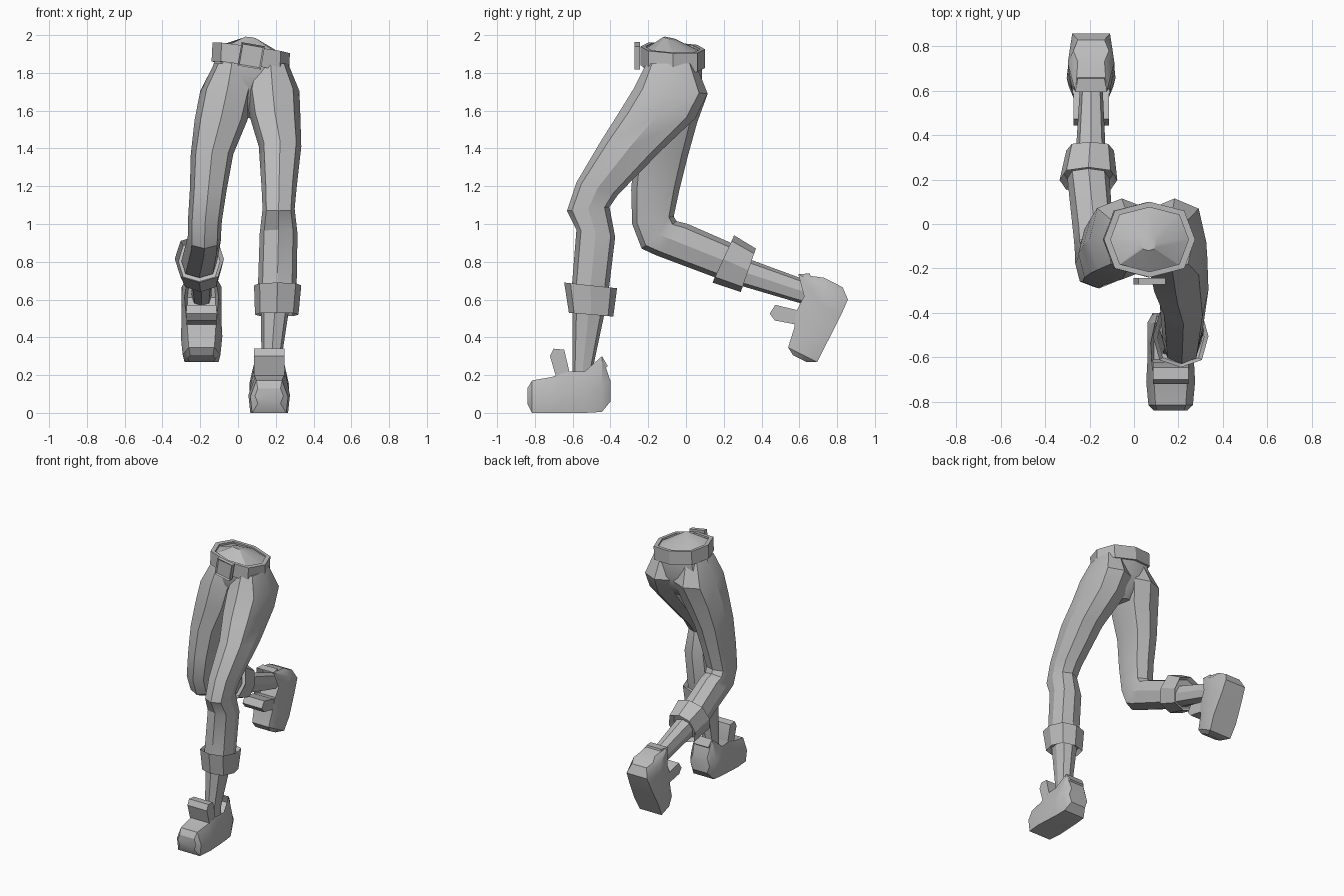
import bpy, bmesh, math
from mathutils import Matrix, Vector

cube = bpy.data.objects.get("Cube")
if cube:
    bpy.data.objects.remove(cube, do_unlink=True)

grey = bpy.data.materials.new("plain_grey")
grey.use_nodes = True
grey.diffuse_color = (0.5, 0.5, 0.5, 1)
grey.node_tree.nodes["Principled BSDF"].inputs["Base Color"].default_value = (0.5, 0.5, 0.5, 1)


def finish(name, bm, matrix=None):
    if matrix:
        bm.transform(matrix)
    bmesh.ops.recalc_face_normals(bm, faces=bm.faces[:])
    mesh = bpy.data.meshes.new(name)
    bm.to_mesh(mesh)
    bm.free()
    mesh.materials.append(grey)
    mesh.shade_smooth()
    mesh.set_sharp_from_angle(angle=math.radians(28))
    obj = bpy.data.objects.new(name, mesh)
    bpy.context.collection.objects.link(obj)
    return obj


def loft(sections, closed=False):
    """Skin equal-sized point rings; returns bmesh, face rows and end caps."""
    bm = bmesh.new()
    rings = [[bm.verts.new(p) for p in s] for s in sections]
    n = len(rings[0])
    pairs = list(zip(rings, rings[1:])) + ([(rings[-1], rings[0])] if closed else [])
    rows = [[bm.faces.new((a[i], a[(i + 1) % n], b[(i + 1) % n], b[i])) for i in range(n)]
            for a, b in pairs]
    caps = [] if closed else [bm.faces.new(rings[0][::-1]), bm.faces.new(rings[-1])]
    bmesh.ops.recalc_face_normals(bm, faces=bm.faces[:])
    return bm, rows, caps


def ring(yf, zf, yb, zb, x0, x1, slant=0.0):
    """Octagon spanning a front point, a back point and two x limits."""
    front, back = Vector((0, yf, zf)), Vector((0, yb, zb))
    points = []
    for k in range(8):
        a = k * math.pi / 4
        f = 1.08 if k % 2 else 1.0
        p = (front + back) / 2 + (front - back) / 2 * math.sin(a) * f
        dx = (x1 - x0) / 2 * math.cos(a) * f
        points.append(((x0 + x1) / 2 + dx, p.y, p.z + slant * dx))
    return points


def tube(name, rings, slant=0.0, hollow=0.0, closed=False):
    bm, rows, caps = loft([ring(*r, slant) for r in rings], closed)
    if hollow:
        for cap in caps:
            bmesh.ops.inset_region(bm, faces=[cap], thickness=0.02, depth=-hollow)
    return finish(name, bm)


# Hips, with a low dome inside the waist
tube("hips", [
    (-.10, 1.56, .00, 1.56, .02, .10),
    (-.17, 1.64, .05, 1.62, -.06, .19),
    (-.215, 1.74, .085, 1.72, -.16, .29),
    (-.225, 1.84, .085, 1.83, -.125, .26),
    (-.225, 1.92, .085, 1.91, -.115, .25),
    (-.12, 1.99, -.05, 1.975, .03, .10)], slant=-.13)

# Trouser legs, from the hip down
tube("left_trouser_leg", [
    (-.21, 1.85, .05, 1.85, .08, .265),
    (-.275, 1.72, .115, 1.69, .04, .325),
    (-.355, 1.59, .05, 1.56, .06, .33),
    (-.45, 1.44, -.14, 1.38, .11, .335),
    (-.58, 1.22, -.36, 1.155, .125, .31),
    (-.63, 1.07, -.405, 1.09, .13, .30),
    (-.58, .97, -.375, .93, .115, .315),
    (-.605, .66, -.41, .64, .105, .31)])
tube("right_trouser_leg", [
    (-.21, 1.85, .05, 1.85, -.125, .06),
    (-.25, 1.72, .115, 1.69, -.20, .09),
    (-.26, 1.56, .06, 1.54, -.23, .05),
    (-.275, 1.38, .01, 1.36, -.25, -.025),
    (-.29, 1.18, -.035, 1.18, -.255, -.06),
    (-.285, 1.0, -.065, 1.04, -.265, -.085),
    (-.235, .87, -.05, 1.015, -.265, -.09),
    (-.16, .835, .01, 1.0, -.27, -.09),
    (.16, .715, .25, .895, -.30, -.11)])

# Folded cuffs
tube("left_cuff", [
    (-.645, .69, -.365, .66, .085, .335),
    (-.62, .53, -.385, .51, .09, .32)], hollow=.03)
tube("right_cuff", [
    (.14, .69, .255, .94, -.335, -.075),
    (.29, .64, .37, .87, -.305, -.09)], hollow=.03)

# Shins below the cuffs
tube("left_shin", [
    (-.60, .58, -.42, .58, .12, .275),
    (-.60, .25, -.49, .25, .125, .225),
    (-.60, .10, -.49, .10, .125, .225)])
tube("right_shin", [
    (.25, .685, .29, .83, -.265, -.125),
    (.59, .585, .59, .72, -.245, -.14),
    (.70, .56, .70, .68, -.245, -.14)])

# Belt: a closed band with an outer and an inner wall
tube("belt", [
    (-.24, 1.84, .10, 1.825, -.14, .27),
    (-.24, 1.94, .10, 1.925, -.135, .275),
    (-.215, 1.94, .075, 1.925, -.105, .245),
    (-.215, 1.84, .075, 1.825, -.105, .245)], slant=-.14, closed=True)

# Belt buckle with a recessed middle
bm = bmesh.new()
bmesh.ops.create_cube(bm, size=1, matrix=Matrix.Diagonal((.125, .03, .125, 1)))
front = [f for f in bm.faces if f.normal.y < -.9]
bmesh.ops.inset_region(bm, faces=front, thickness=.012, depth=-.008)
finish("belt_buckle", bm,
       Matrix.Translation((.07, -.258, 1.89)) @ Matrix.Rotation(math.radians(10), 4, 'Y'))


# Shoes: (y, bottom, middle and top half widths, bottom z, top z), toe to heel
SHOE = [
    (-.84, .06, .075, .06, .05, .13),
    (-.815, .09, .10, .068, 0, .172),
    (-.71, .10, .11, .075, 0, .19),
    (-.62, .095, .105, .085, 0, .22),
    (-.535, .09, .105, .09, 0, .22),
    (-.445, .085, .105, .07, .005, .30),
    (-.40, .06, .08, .06, .06, .17)]
TONGUE = [(-.62, .18), (-.62, .23), (-.645, .335), (-.70, .34), (-.72, .30), (-.685, .18)]


def shoe(side, matrix):
    sections = []
    for y, wb, wm, wt, zb, zt in SHOE:
        zm = zb + .5 * (zt - zb)
        half = [(wb, zb), (wm, zm), (wt, zt)]
        sections.append([(w, y, z) for w, z in half] + [(-w, y, z) for w, z in half[::-1]])
    bm, rows, caps = loft(sections)
    # Ankle opening sunk into the top
    opening = [rows[3][2], rows[4][2]]
    bmesh.ops.inset_region(bm, faces=opening, thickness=.015, depth=-.06)
    finish(side + "_shoe", bm, matrix)
    bm, rows, caps = loft([[(x, y, z) for y, z in TONGUE] for x in (-.08, .08)])
    finish(side + "_shoe_tongue", bm, matrix)


shoe("left", Matrix.Translation((.165, 0, 0)))
shoe("right", Matrix.Translation((-.193, .82, .67))
     @ Matrix.Rotation(math.radians(63), 4, 'X')
     @ Matrix.Translation((0, .40, -.07)))
